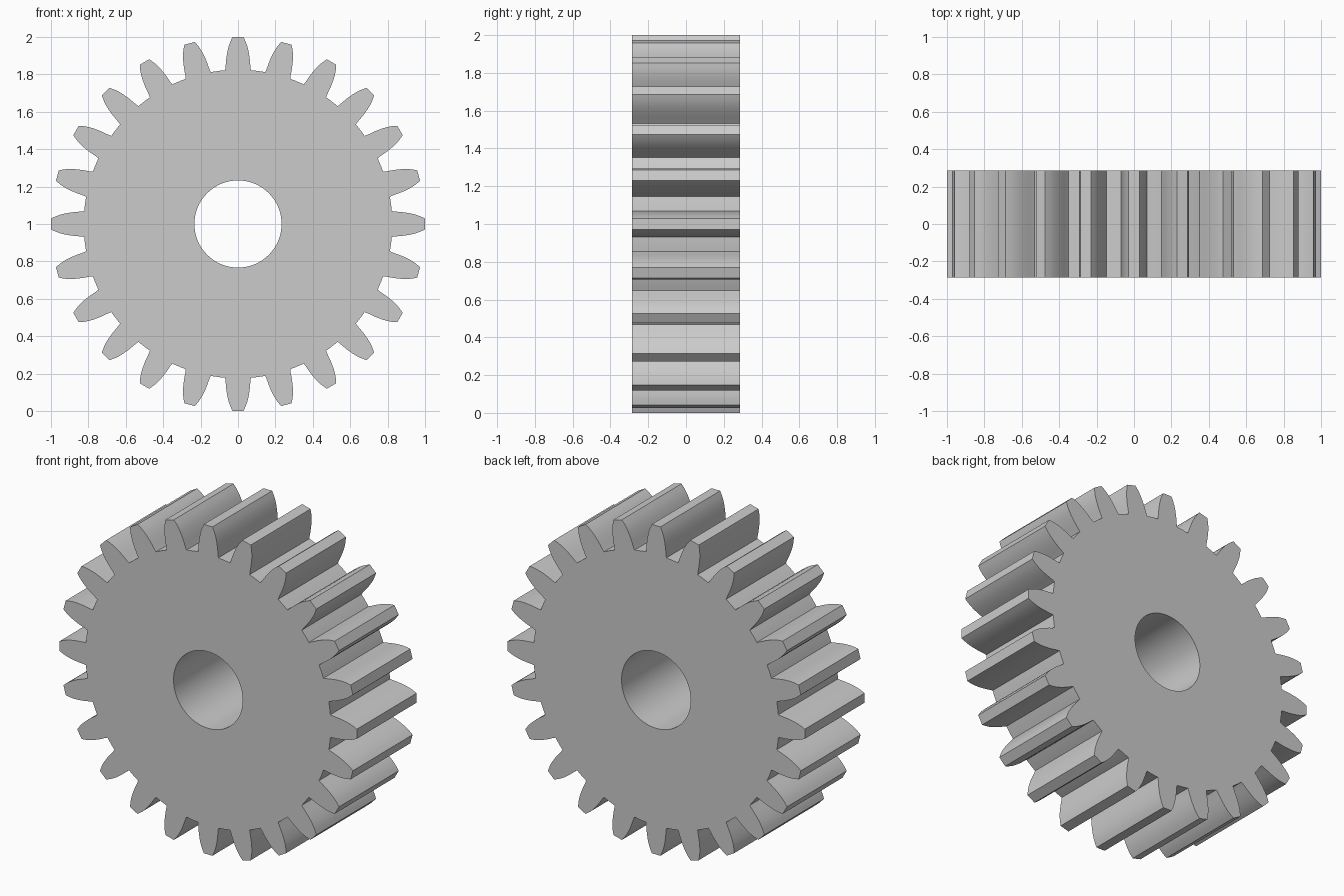
import bpy, bmesh, math
from mathutils import Vector

if "Cube" in bpy.data.objects:
    bpy.data.objects.remove(bpy.data.objects["Cube"])

TEETH, HALF_DEPTH, BORE = 24, 0.287, 0.233
PITCH = 2 * math.pi / TEETH

# half tooth flank: (radius along tooth axis, half width), root to tip
FLANK = [(0.822, 0.069), (0.84, 0.0665), (0.86, 0.065), (0.88, 0.063), (0.90, 0.0605),
         (0.925, 0.056), (0.95, 0.050), (0.975, 0.041), (1.0, 0.029)]


def tooth(i):
    """Outline of one tooth plus the root arc that follows it."""
    pts = [(r, -w) for r, w in FLANK] + [(r, w) for r, w in reversed(FLANK)]
    root = math.hypot(*FLANK[0])
    start = math.atan2(FLANK[0][1], FLANK[0][0])
    for k in (1, 2):
        a = start + (PITCH - 2 * start) * k / 3
        pts.append((root * math.cos(a), root * math.sin(a)))
    c, s = math.cos(i * PITCH), math.sin(i * PITCH)
    return [(x * c - y * s, x * s + y * c) for x, y in pts]


def add_loop(bm, pts):
    vs = [bm.verts.new((x, -HALF_DEPTH, z + 1)) for x, z in pts]
    return [bm.edges.new((vs[i - 1], vs[i])) for i in range(len(vs))]


bm = bmesh.new()

# front face: toothed outline with a round bore
edges = add_loop(bm, [p for i in range(TEETH) for p in tooth(i)])
edges += add_loop(bm, [(BORE * math.cos(i * math.tau / 64), BORE * math.sin(i * math.tau / 64))
                       for i in range(64)])
bmesh.ops.triangle_fill(bm, edges=edges, use_beauty=True, use_dissolve=False, normal=(0, -1, 0))

# extrude through the thickness, keeping the front face
ext = bmesh.ops.extrude_face_region(bm, geom=bm.faces[:], use_keep_orig=True)
moved = [g for g in ext["geom"] if isinstance(g, bmesh.types.BMVert)]
bmesh.ops.translate(bm, verts=moved, vec=Vector((0, 2 * HALF_DEPTH, 0)))
bmesh.ops.recalc_face_normals(bm, faces=bm.faces[:])

mesh = bpy.data.meshes.new("spur_gear")
bm.to_mesh(mesh)
bm.free()
gear = bpy.data.objects.new("spur_gear", mesh)
bpy.context.collection.objects.link(gear)

# smooth flanks and bore, sharp corners
bpy.context.view_layer.objects.active = gear
gear.select_set(True)
bpy.ops.object.shade_smooth_by_angle(angle=math.radians(25))
